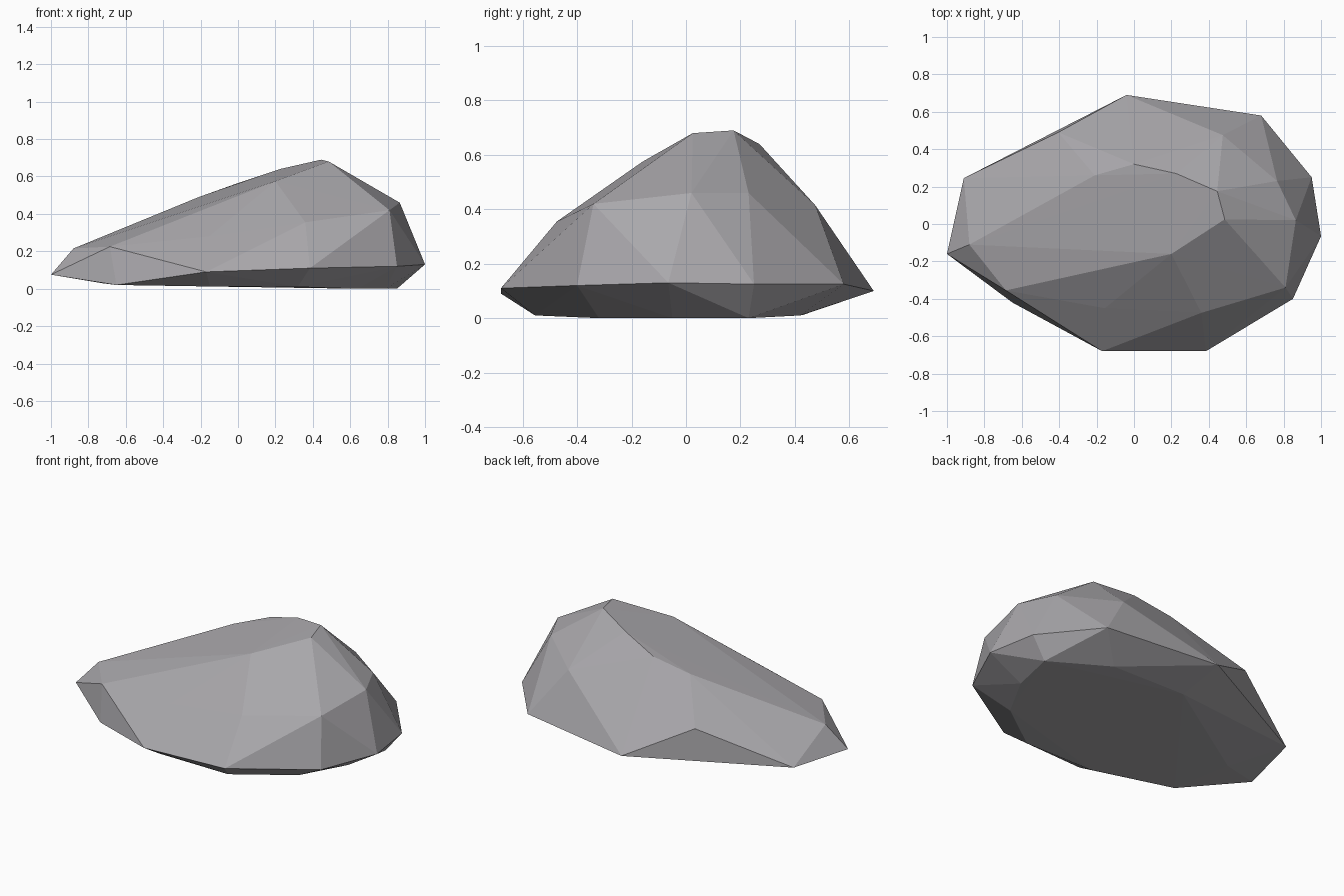
import bpy, bmesh

# Rings of corner points; the faceted boulder is their convex skin
underside = [(0.85, 0.23, 0.0), (0.79, -0.05, 0.0), (0.64, -0.32, 0.0), (0.32, -0.555, 0.01),
             (-0.15, -0.555, 0.012), (-0.65, -0.42, 0.02), (-0.73, -0.05, 0.03),
             (0.0, 0.43, 0.012), (0.5, 0.42, 0.01)]
rim = [(-1.0, -0.16, 0.075), (-0.91, 0.245, 0.09), (-0.04, 0.69, 0.10), (0.68, 0.58, 0.125),
       (0.95, 0.25, 0.125), (1.0, -0.065, 0.13), (0.85, -0.40, 0.12), (0.385, -0.68, 0.11),
       (-0.17, -0.68, 0.09)]
shoulder = [(-0.88, -0.11, 0.215), (-0.685, -0.355, 0.225), (-0.155, -0.45, 0.28),
            (0.36, -0.475, 0.355), (0.81, -0.34, 0.42), (0.865, 0.02, 0.46),
            (0.765, 0.23, 0.46), (0.475, 0.475, 0.415), (-0.405, 0.49, 0.29)]
crest = [(-0.21, 0.26, 0.49), (0.0, 0.32, 0.565), (0.225, 0.27, 0.64),
         (0.445, 0.175, 0.69), (0.485, 0.025, 0.68), (0.2, -0.16, 0.575)]

bm = bmesh.new()
for p in underside + rim + shoulder + crest:
    bm.verts.new(p)
hull = bmesh.ops.convex_hull(bm, input=bm.verts[:])
loose = [v for v in bm.verts if not v.link_faces]
bmesh.ops.delete(bm, geom=loose, context='VERTS')
bmesh.ops.recalc_face_normals(bm, faces=bm.faces[:])

mesh = bpy.data.meshes.new("boulder")
bm.to_mesh(mesh)
bm.free()

# Grey stone
stone = bpy.data.materials.new("grey stone")
stone.diffuse_color = (0.40, 0.39, 0.41, 1)
mesh.materials.append(stone)
boulder = bpy.data.objects.new("boulder", mesh)
bpy.context.collection.objects.link(boulder)
